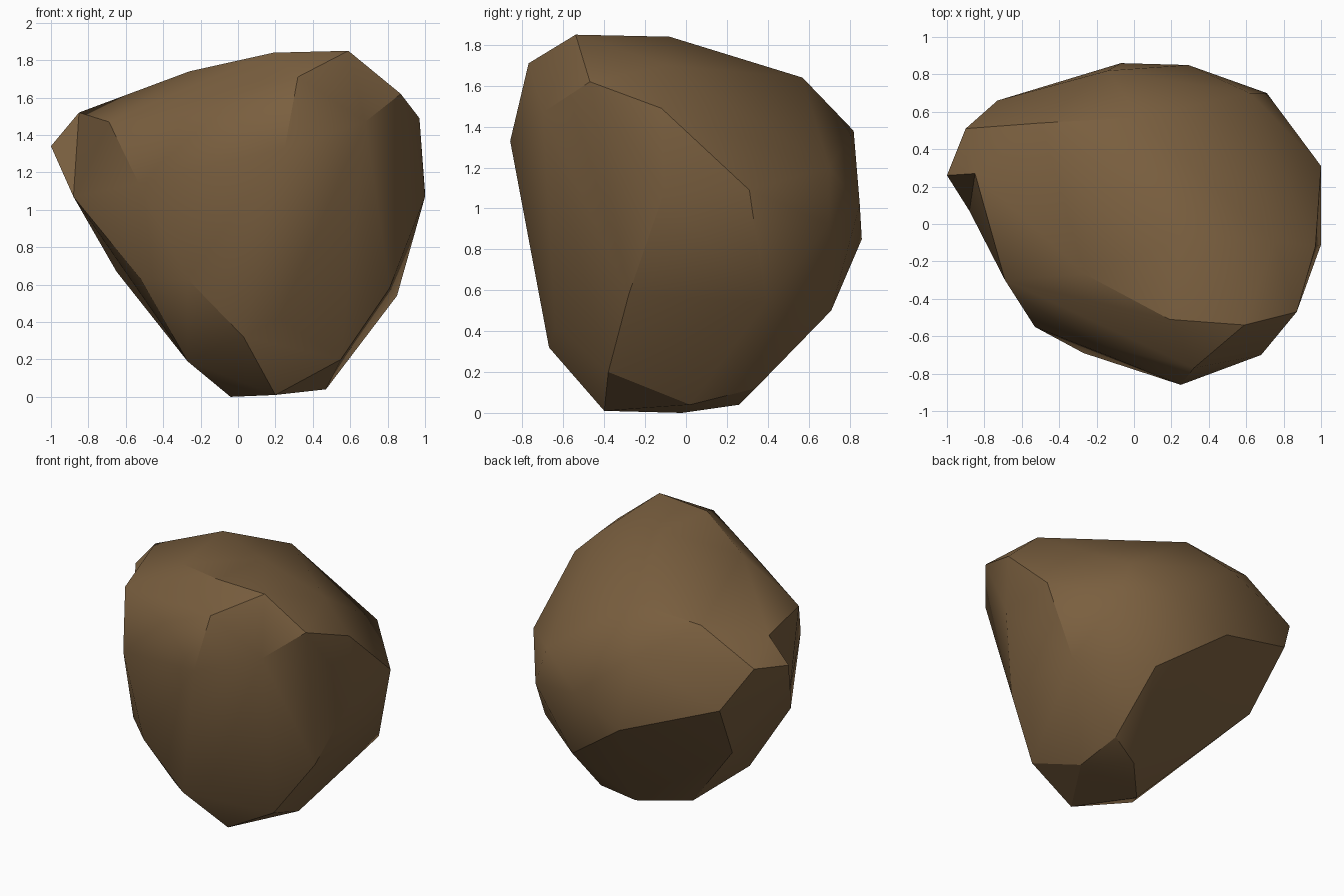
import bpy
import bmesh
import math
from mathutils import Vector

default_cube = bpy.data.objects.get("Cube")
if default_cube:
    bpy.data.objects.remove(default_cube, do_unlink=True)


def make_material(name, colour):
    material = bpy.data.materials.new(name)
    material.use_nodes = True
    material.diffuse_color = colour
    shader = material.node_tree.nodes["Principled BSDF"]
    shader.inputs["Base Color"].default_value = colour
    shader.inputs["Roughness"].default_value = 0.9
    return material


def nearest_vertex(stone, point):
    return min(stone.verts, key=lambda v: (v.co - Vector(point)).length)


def make_hull(name, corners, hollow_edges, material, sharp_angle):
    """Wrap a chiselled skin around the corners, then turn some edges inward."""
    mesh = bpy.data.meshes.new(name)
    stone = bmesh.new()
    for corner in corners:
        stone.verts.new(Vector(corner))
    bmesh.ops.convex_hull(stone, input=stone.verts)
    # Discard any corner that fell inside the skin
    loose = [v for v in stone.verts if not v.link_faces]
    bmesh.ops.delete(stone, geom=loose, context="VERTS")
    # Turning a ridge edge leaves a shallow chipped hollow
    for start, end in hollow_edges:
        ridge = stone.edges.get((nearest_vertex(stone, start),
                                 nearest_vertex(stone, end)))
        if ridge:
            bmesh.ops.rotate_edges(stone, edges=[ridge])
    bmesh.ops.recalc_face_normals(stone, faces=stone.faces)
    stone.to_mesh(mesh)
    stone.free()

    mesh.materials.append(material)
    rock = bpy.data.objects.new(name, mesh)
    bpy.context.collection.objects.link(rock)
    bpy.ops.object.select_all(action="DESELECT")
    rock.select_set(True)
    bpy.context.view_layer.objects.active = rock
    bpy.ops.object.shade_smooth_by_angle(angle=math.radians(sharp_angle))
    return rock


# Narrow underside that the boulder rests on
underside = [
    (.2, -.4, .01), (-.04, -.02, 0), (.22, .26, .04),
    (.47, .02, .04), (.55, -.38, .2), (.44, .34, .12),
    (-.27, -.34, .19), (.03, -.67, .32), (.22, -.64, .42),
]

# Flaring lower flanks
flanks = [
    (-.27, -.69, .63), (-.52, -.45, .63), (-.65, .4, .67),
    (.41, .71, .5), (.85, .39, .54), (.81, -.28, .58),
    (-.07, .86, .85),
]

# Widest belt of corners
belt = [
    (.71, .7, .92), (.62, .7, 1.2), (.29, .85, 1.02), (1, .31, 1.09),
    (1, -.11, 1.07), (-.73, .66, 1.09), (-.88, .07, 1.07),
    (-.53, -.55, 1.14), (-1, .26, 1.34), (-.9, .51, 1.38),
    (-.14, .82, 1.38), (.25, -.86, 1.33),
]

# Shoulder and sloping crown
crown = [
    (.68, -.7, 1.47), (.97, -.12, 1.49), (.87, -.47, 1.62),
    (-.69, -.3, 1.47), (-.13, -.66, 1.5), (-.85, .27, 1.52),
    (-.5, .54, 1.6), (.03, .57, 1.64), (.75, -.09, 1.7),
    (.32, -.77, 1.71), (-.26, -.27, 1.74), (.19, -.51, 1.84),
    (.59, -.54, 1.85), (.25, -.08, 1.84),
]

# Chipped hollow beside the side point
side_chip = [((-1, .26, 1.34), (-.69, -.3, 1.47))]

brown_stone = make_material("brown stone", (.195, .115, .05, 1))
make_hull("boulder", underside + flanks + belt + crown, side_chip,
          brown_stone, 27)
